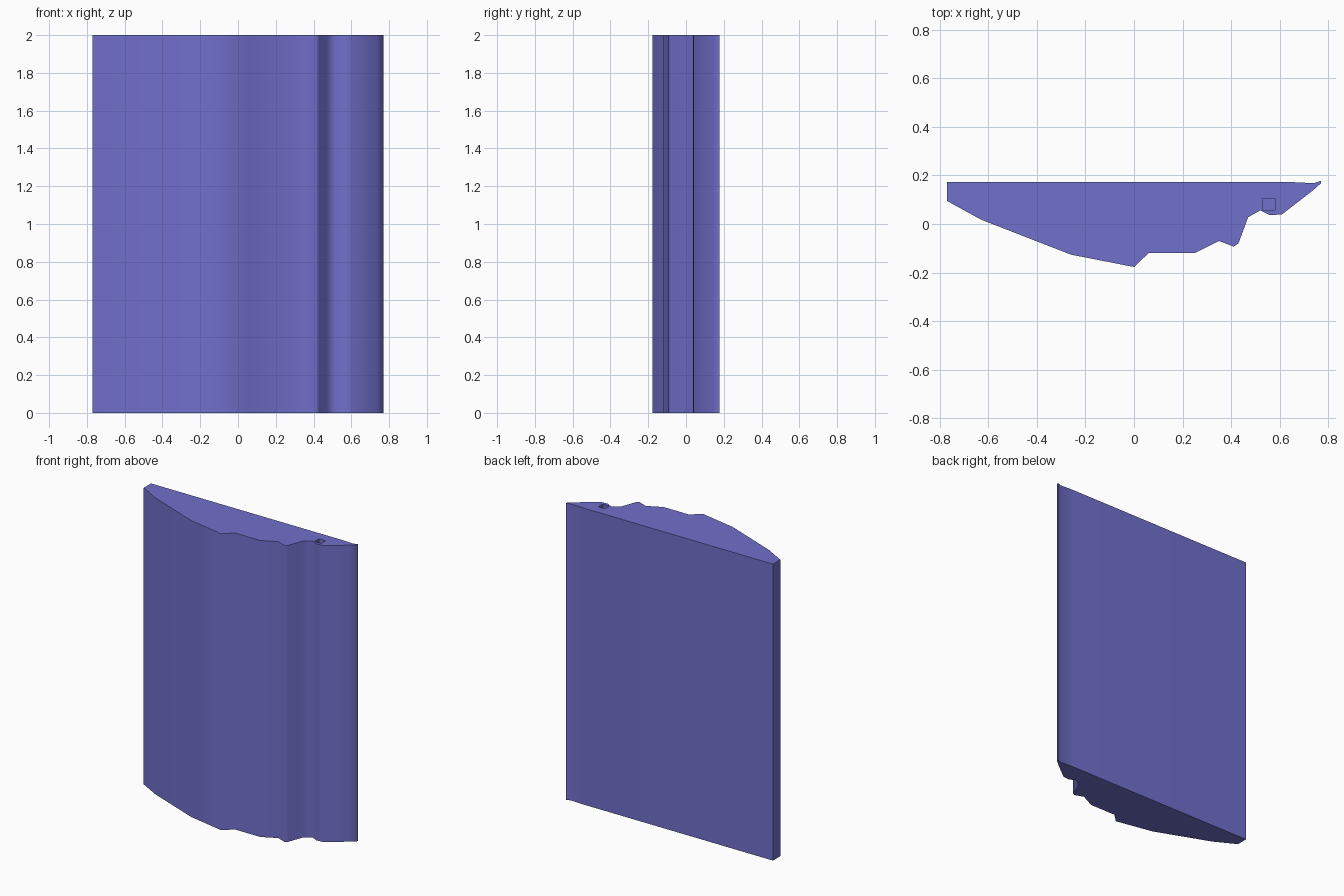
import bpy, bmesh, math

if "Cube" in bpy.data.objects:
    bpy.data.objects.remove(bpy.data.objects["Cube"])

HEIGHT = 2.0

# Single flat colour
mat = bpy.data.materials.new("periwinkle blue")
mat.diffuse_color = (0.165, 0.16, 0.60, 1)
mat.use_nodes = True
mat.node_tree.nodes["Principled BSDF"].inputs["Base Color"].default_value = mat.diffuse_color


def prism(name, outline, z0, z1):
    """Extrude a counter-clockwise outline from z0 to z1."""
    bm = bmesh.new()
    base = bm.faces.new([bm.verts.new((x, y, z0)) for x, y in outline])
    top = bmesh.ops.extrude_face_region(bm, geom=[base], use_keep_orig=True)["geom"]
    for v in top:
        if isinstance(v, bmesh.types.BMVert):
            v.co.z = z1
    bmesh.ops.recalc_face_normals(bm, faces=bm.faces)
    mesh = bpy.data.meshes.new(name)
    bm.to_mesh(mesh)
    bm.free()
    mesh.materials.append(mat)
    obj = bpy.data.objects.new(name, mesh)
    bpy.context.collection.objects.link(obj)
    return obj


# Moulding cross-section: flat back, stepped curved front
profile = [
    (-0.77, 0.173), (-0.77, 0.095), (-0.63, 0.018), (-0.26, -0.126),
    (0.0, -0.177), (0.06, -0.12), (0.25, -0.12), (0.35, -0.07),
    (0.41, -0.093), (0.43, -0.08), (0.47, 0.028), (0.52, 0.056),
    (0.56, 0.036), (0.61, 0.04), (0.735, 0.137), (0.77, 0.168),
    (0.77, 0.178), (0.74, 0.168), (0.64, 0.173),
]
panel = prism("moulded_panel", profile, 0, HEIGHT)

# Small square socket sunk in the top
hole = [(0.53, 0.057), (0.58, 0.057), (0.58, 0.106), (0.53, 0.106)]
cutter = prism("socket_cutter", hole, HEIGHT - 0.05, HEIGHT + 0.05)
cutter.hide_render = True

bpy.context.view_layer.objects.active = panel
panel.select_set(True)
cut = panel.modifiers.new("socket", "BOOLEAN")
cut.operation = "DIFFERENCE"
cut.solver = "EXACT"
cut.object = cutter
bpy.ops.object.modifier_apply(modifier=cut.name)
bpy.data.objects.remove(cutter)

# Soft shading along the moulded front, crisp ends and corners
bpy.ops.object.shade_smooth_by_angle(angle=math.radians(60))
